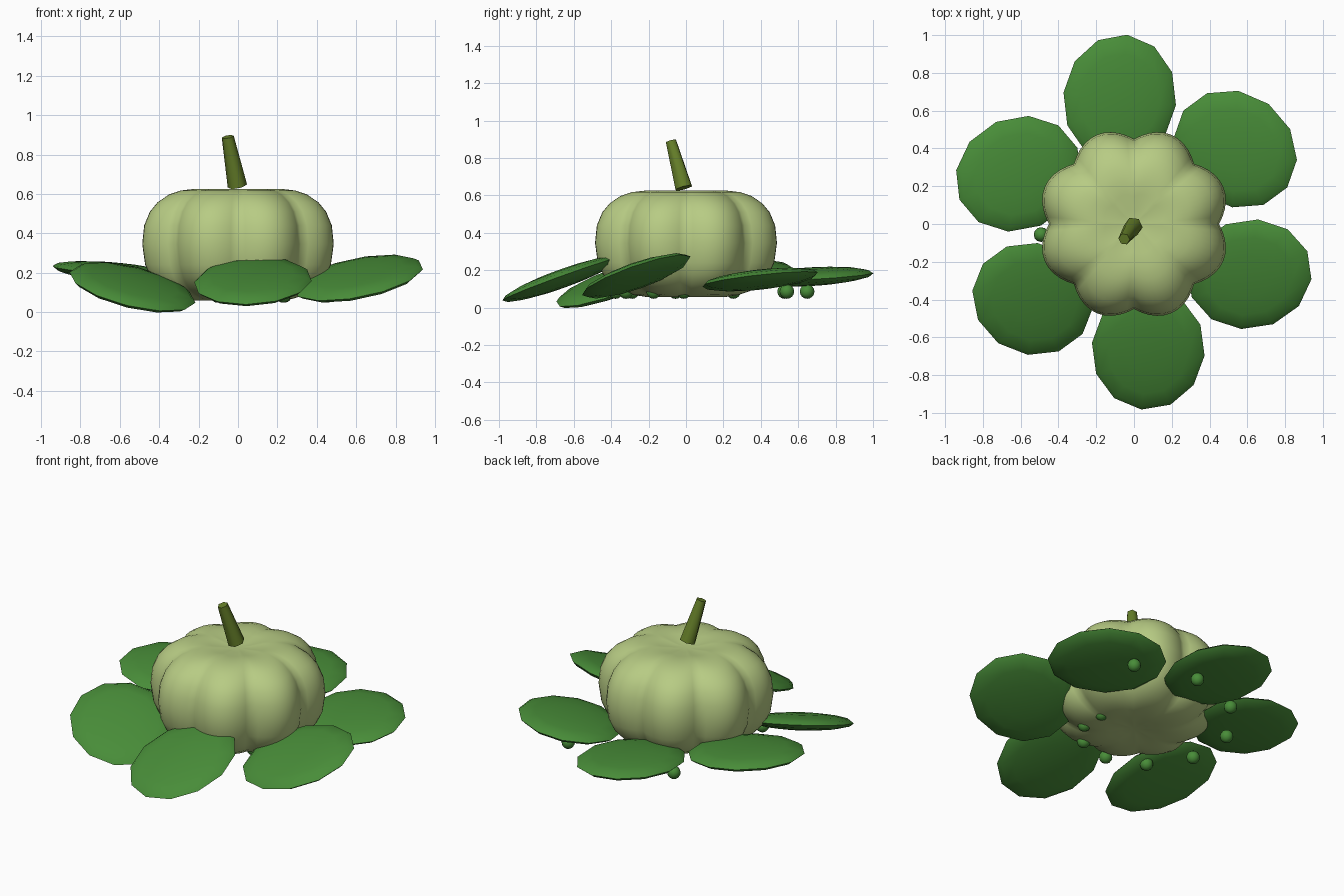
import bpy, bmesh, math
from mathutils import Vector, Matrix

if "Cube" in bpy.data.objects:
    bpy.data.objects.remove(bpy.data.objects["Cube"])


def material(name, color):
    m = bpy.data.materials.new(name)
    m.diffuse_color = (*color, 1)
    m.use_nodes = True
    m.node_tree.nodes["Principled BSDF"].inputs["Base Color"].default_value = m.diffuse_color
    return m


RIND = material("pale_green_rind", (0.475, 0.60, 0.23))
LEAF = material("leaf_green", (0.065, 0.265, 0.04))
STEM = material("olive_stem", (0.13, 0.21, 0.022))


def finish(name, bm, mat, angle=40):
    bmesh.ops.recalc_face_normals(bm, faces=bm.faces)
    me = bpy.data.meshes.new(name)
    bm.to_mesh(me)
    bm.free()
    me.materials.append(mat)
    ob = bpy.data.objects.new(name, me)
    bpy.context.collection.objects.link(ob)
    bpy.ops.object.select_all(action='DESELECT')
    ob.select_set(True)
    bpy.context.view_layer.objects.active = ob
    bpy.ops.object.shade_smooth_by_angle(angle=math.radians(angle))
    return ob


# Pumpkin body: profile (radius factor, z) swept round with eight lobes
profile = [(0.15, 0.065), (0.3, 0.058), (0.45, 0.058), (0.58, 0.068), (0.7, 0.088),
           (0.82, 0.125), (0.91, 0.175), (0.97, 0.24), (1.0, 0.345), (0.98, 0.44),
           (0.92, 0.51), (0.84, 0.557), (0.72, 0.597), (0.6, 0.617), (0.46, 0.625),
           (0.32, 0.62), (0.15, 0.608)]
SEG = 80
bm = bmesh.new()
rings = []
for f, z in profile:
    ring = []
    for i in range(SEG):
        a = 2 * math.pi * i / SEG
        r = f * (0.45 + 0.062 * abs(math.sin(4 * a)))
        ring.append(bm.verts.new((r * math.cos(a), r * math.sin(a), z)))
    rings.append(ring)
for lo, hi in zip(rings, rings[1:]):
    for i in range(SEG):
        j = (i + 1) % SEG
        bm.faces.new((lo[i], lo[j], hi[j], hi[i]))
for ring, z in ((rings[0], 0.07), (rings[-1], 0.604)):
    tip = bm.verts.new((0, 0, z))
    for i in range(SEG):
        bm.faces.new((ring[i], ring[(i + 1) % SEG], tip))
finish("pumpkin_body", bm, RIND, 70)

# Stem: leaning six-sided tapered post
base, top = Vector((-0.003, -0.012, 0.64)), Vector((-0.052, -0.08, 0.89))
axis = top - base
bm = bmesh.new()
bmesh.ops.create_cone(bm, cap_ends=True, segments=6, radius1=0.05, radius2=0.031,
                      depth=axis.length,
                      matrix=Matrix.Translation((base + top) / 2)
                      @ axis.to_track_quat('Z', 'Y').to_matrix().to_4x4())
finish("stem", bm, STEM, 65)

# Leaves: flattened twelve-sided discs, each tilted (height, x slope, y slope)
tilts = [(0.155, 0.05, 0.36), (0.17, 0.17, 0.33), (0.15, 0.08, 0.12),
         (0.165, -0.05, 0.06), (0.20, -0.10, 0.05), (0.125, -0.20, 0.33)]
for k, (z, gx, gy) in enumerate(tilts):
    a = math.radians(-83.5 + 60 * k)
    normal = Vector((-gx, -gy, 1)).normalized()
    tilt = Vector((0, 0, 1)).rotation_difference(normal).to_matrix().to_4x4()
    place = (Matrix.Translation((0.667 * math.cos(a), 0.667 * math.sin(a), z)) @ tilt
             @ Matrix.Rotation(-a, 4, 'Z') @ Matrix.Diagonal((0.342, 0.3, 0.048, 1)))
    bm = bmesh.new()
    bmesh.ops.create_uvsphere(bm, u_segments=12, v_segments=8, radius=1, matrix=place)
    finish(f"leaf_{k + 1}", bm, LEAF, 60)

# Vine beads: small balls spiralling out underneath
for k in range(10):
    a = math.radians(-3 - 34.1 * k)
    r = 0.235 + 0.052 * k
    bm = bmesh.new()
    bmesh.ops.create_uvsphere(bm, u_segments=12, v_segments=8, radius=0.039,
                              matrix=Matrix.Translation((r * math.cos(a), r * math.sin(a), 0.086)))
    finish(f"vine_bead_{k + 1}", bm, LEAF, 60)
